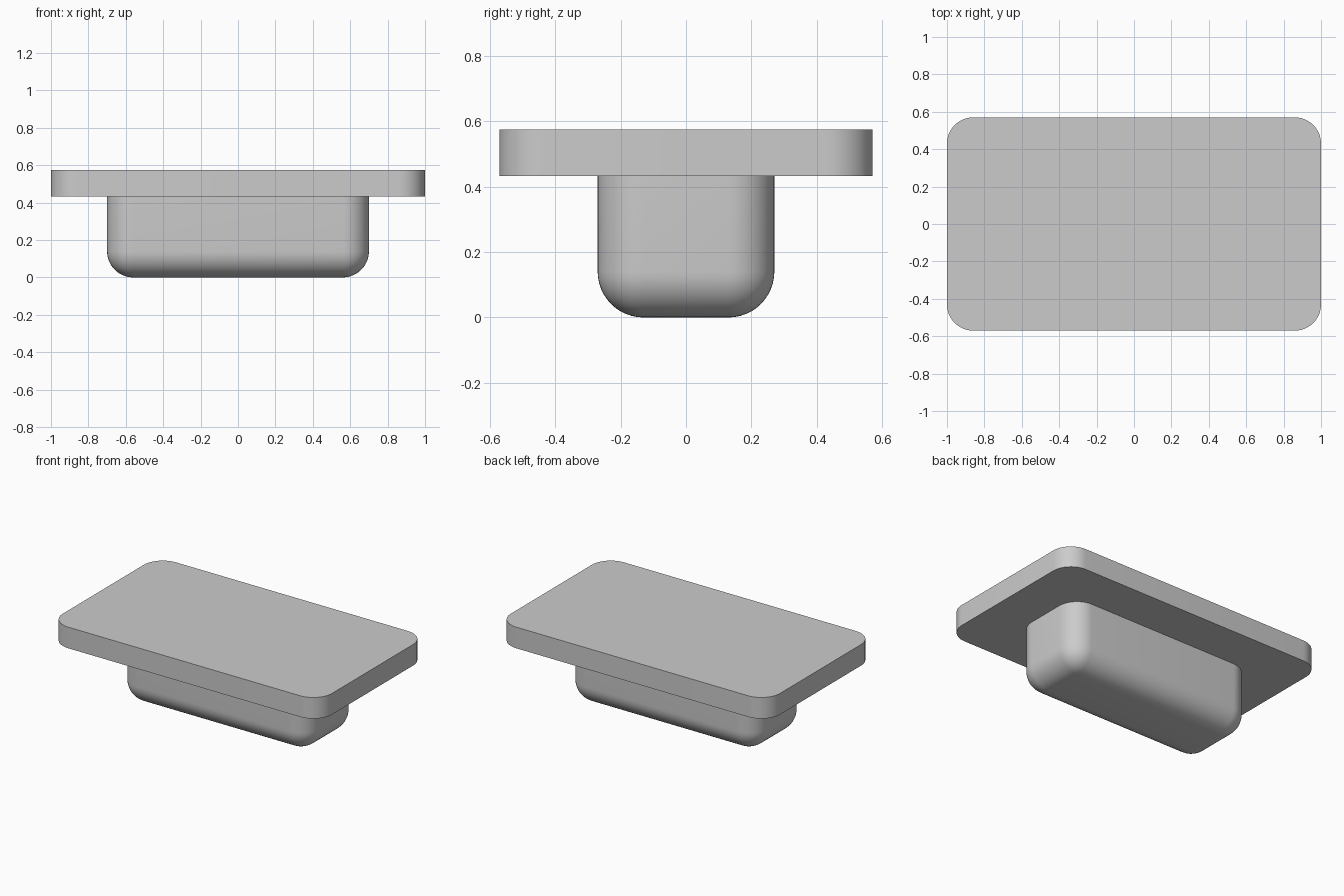
import bpy
import bmesh
from math import radians
from mathutils import Matrix, Vector

default = bpy.data.objects.get("Cube")
if default:
    bpy.data.objects.remove(default, do_unlink=True)

RADIUS = 0.14

grey = bpy.data.materials.new("plain grey")
grey.use_nodes = True
colour = (0.6, 0.6, 0.6, 1)
grey.diffuse_color = colour
grey.node_tree.nodes["Principled BSDF"].inputs["Base Color"].default_value = colour


def rounded_box(name, width, depth, bottom, top, round_bottom=False):
    """Box with rounded upright edges and, if asked, a rounded bottom rim."""
    bm = bmesh.new()
    bmesh.ops.create_cube(bm, size=1)
    bmesh.ops.transform(
        bm, verts=bm.verts,
        matrix=Matrix.Translation((0, 0, (bottom + top) / 2))
        @ Matrix.Diagonal(Vector((width, depth, top - bottom, 1))))

    def is_rounded(edge):
        a, b = (v.co.z for v in edge.verts)
        upright = abs(a - b) > 0.01
        low = max(a, b) < bottom + 0.01
        return upright or (round_bottom and low)

    bmesh.ops.bevel(bm, geom=[e for e in bm.edges if is_rounded(e)],
                    offset=RADIUS, offset_type='OFFSET', segments=12,
                    profile=0.5, affect='EDGES', clamp_overlap=True)
    mesh = bpy.data.meshes.new(name)
    bm.to_mesh(mesh)
    bm.free()
    mesh.materials.append(grey)
    obj = bpy.data.objects.new(name, mesh)
    bpy.context.collection.objects.link(obj)

    bpy.ops.object.select_all(action='DESELECT')
    obj.select_set(True)
    bpy.context.view_layer.objects.active = obj
    bpy.ops.object.shade_smooth_by_angle(angle=radians(30))
    return obj


# Wide flat slab on top
rounded_box("top_plate", 2.0, 1.14, 0.432, 0.574)

# Narrow block below, rounded on its underside
rounded_box("lower_block", 1.4, 0.54, 0.0, 0.432, round_bottom=True)
